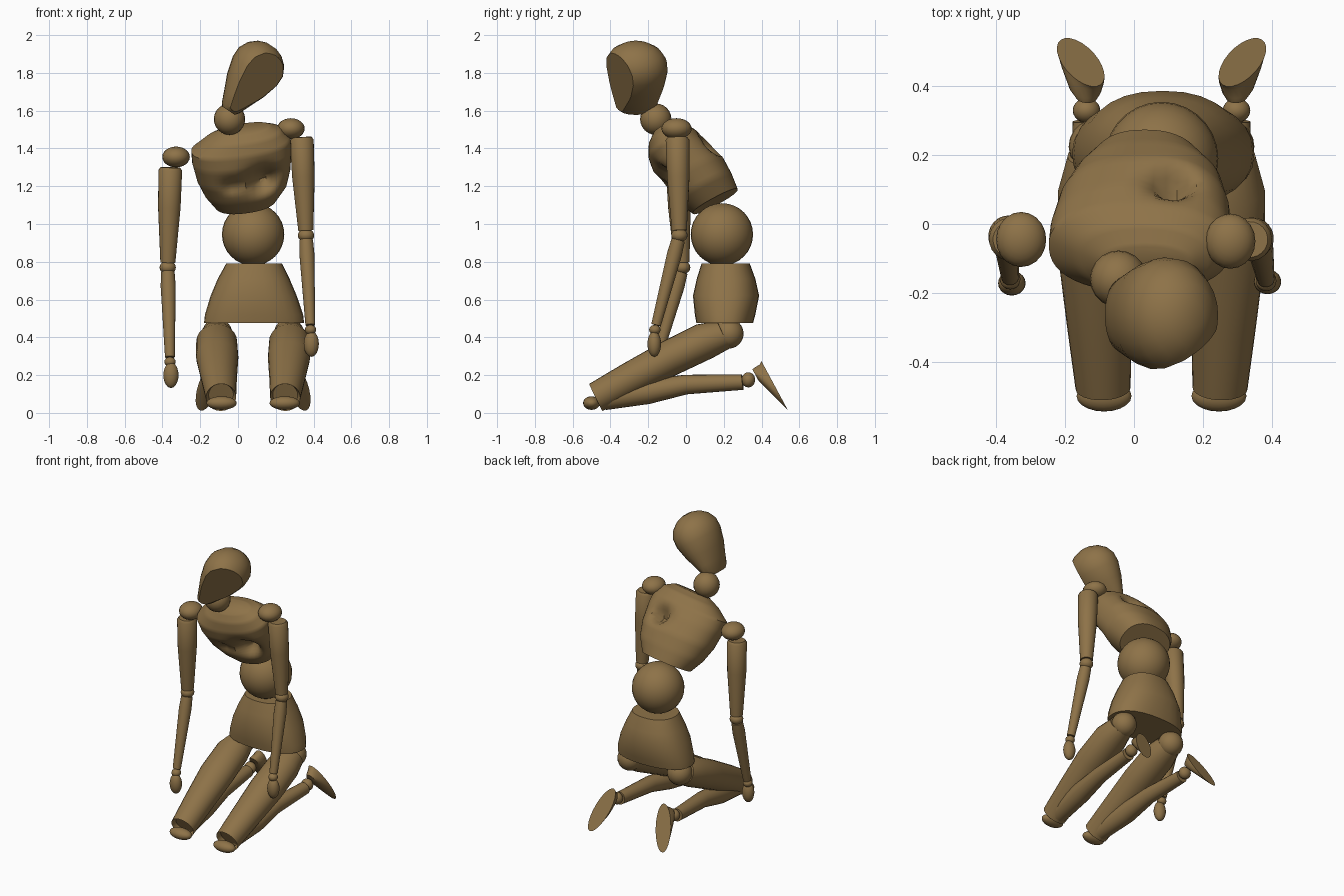
import bpy, bmesh, math
from mathutils import Vector, Matrix, Euler

cube = bpy.data.objects.get("Cube")
if cube:
    bpy.data.objects.remove(cube)

wood = bpy.data.materials.new("brown_wood")
wood.use_nodes = True
wood.diffuse_color = (0.27, 0.17, 0.065, 1)
wood.node_tree.nodes["Principled BSDF"].inputs["Base Color"].default_value = wood.diffuse_color


def finish(name, bm, angle=40):
    bmesh.ops.recalc_face_normals(bm, faces=bm.faces)
    mesh = bpy.data.meshes.new(name)
    bm.to_mesh(mesh)
    bm.free()
    mesh.materials.append(wood)
    obj = bpy.data.objects.new(name, mesh)
    bpy.context.collection.objects.link(obj)
    bpy.ops.object.select_all(action='DESELECT')
    obj.select_set(True)
    bpy.context.view_layer.objects.active = obj
    bpy.ops.object.shade_smooth_by_angle(angle=math.radians(angle))
    return obj


def loft(rings, rot, sides=24, power=2.0, steps=1):
    """Skin rings of (centre, width radius, depth radius) turned by rot."""
    bm = bmesh.new()
    dense = []
    for (c0, a0, b0), (c1, a1, b1) in zip(rings, rings[1:]):
        for i in range(steps):
            t = i / steps
            dense.append((Vector(c0).lerp(Vector(c1), t), a0 + (a1 - a0) * t, b0 + (b1 - b0) * t))
    dense.append(rings[-1])
    loops = []
    for c, a, b in dense:
        loop = []
        for k in range(sides):
            ang = 2 * math.pi * k / sides
            co, si = math.cos(ang), math.sin(ang)
            x = math.copysign(abs(co) ** (2 / power), co) * a
            y = math.copysign(abs(si) ** (2 / power), si) * b
            loop.append(bm.verts.new(Vector(c) + rot @ Vector((x, y, 0))))
        loops.append(loop)
    for low, high in zip(loops, loops[1:]):
        for k in range(sides):
            n = (k + 1) % sides
            bm.faces.new((low[k], low[n], high[n], high[k]))
    bm.faces.new(loops[0][::-1])
    bm.faces.new(loops[-1])
    return bm


def limb(name, points, sides=20):
    """Tapered limb through (x, y, z, radius) or (x, y, z, width, depth) points."""
    axis = Vector(points[-1][:3]) - Vector(points[0][:3])
    rot = axis.to_track_quat('Z', 'Y').to_matrix()
    return finish(name, loft([(p[:3], p[3], p[-1]) for p in points], rot, sides))


def ball(name, centre, radii, sides=20):
    bm = bmesh.new()
    bmesh.ops.create_uvsphere(bm, u_segments=sides, v_segments=sides // 2 + 2, radius=1,
                              matrix=Matrix.LocRotScale(Vector(centre), None, Vector(radii)))
    return finish(name, bm, 60)


# Head: tilted egg with a flat face plane
up = Vector((0.55, 0, 0.83)).normalized()
chin = Vector((-0.05, -0.265, 1.6))
egg = [(0, .04, .08), (.02, .055, .105), (.08, .08, .125), (.16, .115, .15), (.25, .14, .168),
       (.31, .14, .163), (.36, .115, .135), (.395, .075, .09), (.412, .03, .035)]
rot = Matrix((Vector((0.83, 0, -0.55)).normalized(), (0, 1, 0), up)).transposed()
bm = loft([(chin + up * t, a, b) for t, a, b in egg], rot)
cut = bmesh.ops.bisect_plane(bm, geom=bm.verts[:] + bm.edges[:] + bm.faces[:],
                             plane_co=(0.127, -0.415, 1.92), plane_no=(0.47, -0.79, -0.38),
                             clear_outer=True)
bmesh.ops.holes_fill(bm, edges=[e for e in cut["geom_cut"] if isinstance(e, bmesh.types.BMEdge)])
finish("head", bm, 30)
ball("neck", (-0.045, -0.16, 1.555), (.083, .083, .083))

# Chest: leaning, boxy shell with hollows pressed into it
chest = [((.04, .155, 1.12), .165, .135), ((.04, .10, 1.19), .22, .16), ((.03, .04, 1.27), .25, .175),
         ((.02, -.03, 1.36), .265, .165), ((.015, -.07, 1.42), .265, .145),
         ((.03, -.1, 1.475), .2, .11), ((.035, -.12, 1.505), .13, .06)]
lean = Euler((math.radians(28), math.radians(-8), 0)).to_matrix()
bm = loft(chest, lean, 48, 2.3, 5)
hollows = [((.13, -.12, 1.23), .075, (0, .13, .02)), ((-.03, -.12, 1.2), .05, (0, .05, 0)),
           ((.11, .12, 1.42), .05, (0, -.07, -.08))]
for centre, size, push in hollows:
    for v in bm.verts:
        v.co += Vector(push) * math.exp(-((v.co - Vector(centre)).length / size) ** 2)
finish("chest", bm)

# Belly and pelvis
ball("belly", (.08, .19, .945), (.165, .165, .165), 28)
pelvis = [((.085, .205, .475), .265, .15), ((.085, .207, .52), .26, .16), ((.083, .212, .62), .228, .175),
          ((.083, .212, .71), .19, .155), ((.085, .21, .79), .148, .128)]
finish("pelvis", loft(pelvis, Matrix.Identity(3), 28, 2.3))

# Arms: each side has its own pose
arms = {
    "left": dict(shoulder=(.28, -.05, 1.505), top=(.337, -.045, 1.46), elbow=(.36, -.035, .94),
                 wrist=(.384, -.165, .44), hand=(.388, -.168, .365)),
    "right": dict(shoulder=(-.328, -.045, 1.355), top=(-.358, -.045, 1.3), elbow=(-.372, -.02, .77),
                  wrist=(-.36, -.16, .27), hand=(-.355, -.172, .2)),
}
for side, p in arms.items():
    ball(side + "_shoulder", p["shoulder"], (.073, .08, .055))
    top, elbow, wrist = (Vector(p[k]) for k in ("top", "elbow", "wrist"))
    at = lambda a, b, t: tuple(a.lerp(b, t))
    limb(side + "_upper_arm", [(*at(top, elbow, 0), .052), (*at(top, elbow, .03), .063),
                               (*at(top, elbow, .4), .06), (*at(top, elbow, .95), .04)])
    ball(side + "_elbow", elbow, (.043, .043, .036))
    limb(side + "_forearm", [(*at(elbow, wrist, .05), .036), (*at(elbow, wrist, .2), .04),
                             (*at(elbow, wrist, .95), .026)])
    ball(side + "_wrist", wrist, (.03, .03, .026))
    ball(side + "_hand", p["hand"], (.04, .036, .068))

# Legs: mirrored about the pelvis centre
MID = .08
for side, s in (("left", 1), ("right", -1)):
    m = lambda x, *rest: (MID + s * x, *rest)
    ball(side + "_hip", m(.19, .225, .42), (.08, .08, .08))
    limb(side + "_thigh", [m(.193, .2, .415, .08, .08), m(.193, .1, .38, .108, .098),
                           m(.19, -.08, .293, .112, .096), m(.18, -.3, .178, .094, .088),
                           m(.17, -.477, .082, .08, .08), m(.17, -.45, .096, .066, .066)], 24)
    ball(side + "_knee", m(.167, -.5, .052), (.08, .045, .036))
    limb(side + "_shin", [m(.17, -.43, .075, .06), m(.19, -.2, .112, .065),
                          m(.2, 0, .15, .052), m(.218, .3, .163, .041)])
    ball(side + "_ankle", m(.218, .33, .175), (.04, .036, .04))
    # Foot: flat sole narrowing towards the ankle
    length = Vector((s * .09, .14, -.26)).normalized()
    normal = Vector((0, .88, .47))
    width = length.cross(normal).normalized()
    normal = width.cross(length)
    rot = Matrix((width, length, normal)).transposed()
    foot = [(m(.235, .47, .143), .055, .155), (m(.229, .445, .155), .055, .12),
            (m(.222, .395, .185), .045, .065), (m(.218, .368, .2), .03, .035)]
    finish(side + "_foot", loft(foot, rot))
